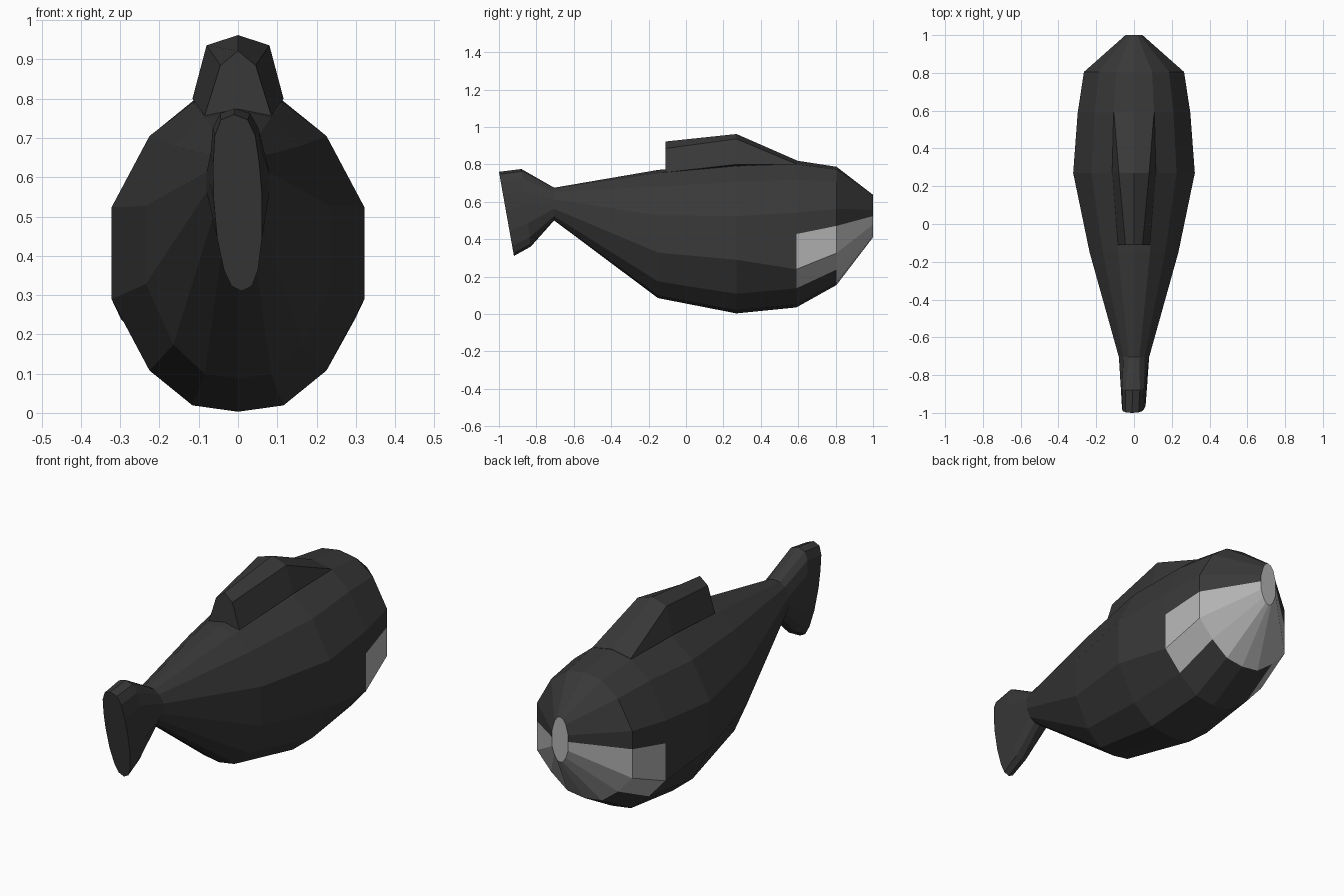
import bpy, bmesh

if "Cube" in bpy.data.objects:
    bpy.data.objects.remove(bpy.data.objects["Cube"])


def material(name, value):
    m = bpy.data.materials.new(name)
    m.diffuse_color = (value, value, value, 1)
    m.use_nodes = True
    m.node_tree.nodes["Principled BSDF"].inputs["Base Color"].default_value = m.diffuse_color
    return m


DARK = material("dark_skin", 0.04)
LIGHT = material("pale_skin", 0.45)


def loft(name, rings, closed=True, light=None, caps=(True, True)):
    """Skin quads between rings of points; light(band, segment) picks the pale faces."""
    bm = bmesh.new()
    loops = [[bm.verts.new(p) for p in r] for r in rings]
    n = len(loops[0])
    for i in range(len(loops) - 1):
        for j in range(n):
            k = (j + 1) % n
            f = bm.faces.new((loops[i][j], loops[i][k], loops[i + 1][k], loops[i + 1][j]))
            f.material_index = int(bool(light and light(i, j)))
    for end, use in zip((0, -1), caps):
        if use:
            f = bm.faces.new(loops[end])
            f.material_index = int(bool(light and end == -1))
    bmesh.ops.remove_doubles(bm, verts=bm.verts, dist=0.0005)
    bmesh.ops.recalc_face_normals(bm, faces=bm.faces)
    me = bpy.data.meshes.new(name)
    bm.to_mesh(me)
    bm.free()
    me.materials.append(DARK)
    me.materials.append(LIGHT)
    ob = bpy.data.objects.new(name, me)
    bpy.context.collection.objects.link(ob)
    return ob


def mirror(half):
    """Full ring from a right half that starts and ends on the centre line."""
    return half + [(-x, y, z) for x, y, z in reversed(half[1:-1])]


# Body: one 16-sided section scaled along the length
FX = (0, .36, .70, 1, 1, 1, .70, .36, 0)


def section(y, w, z0, z1, side=.355):
    fz = (0, .02, .13, side, .5, .645, .87, .975, 1)
    return mirror([(w * a, y, z0 + (z1 - z0) * b) for a, b in zip(FX, fz)])


def pale(band, seg):
    s = min(seg, 15 - seg)
    return (band == 3 and s in (2, 3)) or (band == 4 and s < 4)


loft("body", [
    section(-0.705, .08, .50, .675),
    section(-0.15, .235, .085, .77),
    section(0.27, .322, .003, .81),
    section(0.59, .298, .035, .82, .26),
    section(0.805, .265, .155, .787, .27),
    section(1.0, .045, .41, .637, .3),
], light=pale, caps=(False, True))

# Back fin: tapered block that sinks into the forehead
loft("back_fin", [
    mirror([(0, y, zb - .03), (xb, y, zb), (xs, y, zs), (0, y, zt)])
    for y, xb, zb, xs, zs, zt in (
        (-0.11, .085, .757, .045, .885, .922),
        (0.27, .116, .80, .08, .936, .962),
        (0.59, .108, .80, .106, .802, .822))
])

# Tail: pinched root flaring to a tilted, slightly twisted oval
TX = (0, .42, .70, .92, 1, .95, .83, .55, 0)
TZ = (0, .03, .12, .30, .54, .72, .88, .97, 1)


def tail_ring(y0, y1, w, z0, z1, twist):
    half = [(w * a, y0 + (y1 - y0) * b, z0 + (z1 - z0) * b) for a, b in zip(TX, TZ)]
    return [(x + twist * (z0 + z1 - 2 * z) / (z1 - z0), y, z) for x, y, z in mirror(half)]


loft("tail", [
    section(-0.705, .08, .50, .675),
    tail_ring(-0.83, -0.88, .07, .36, .775, .008),
    tail_ring(-0.92, -1.0, .062, .31, .76, .01),
], caps=(False, True))
for p in bpy.data.objects["tail"].data.polygons:
    p.material_index = 0
